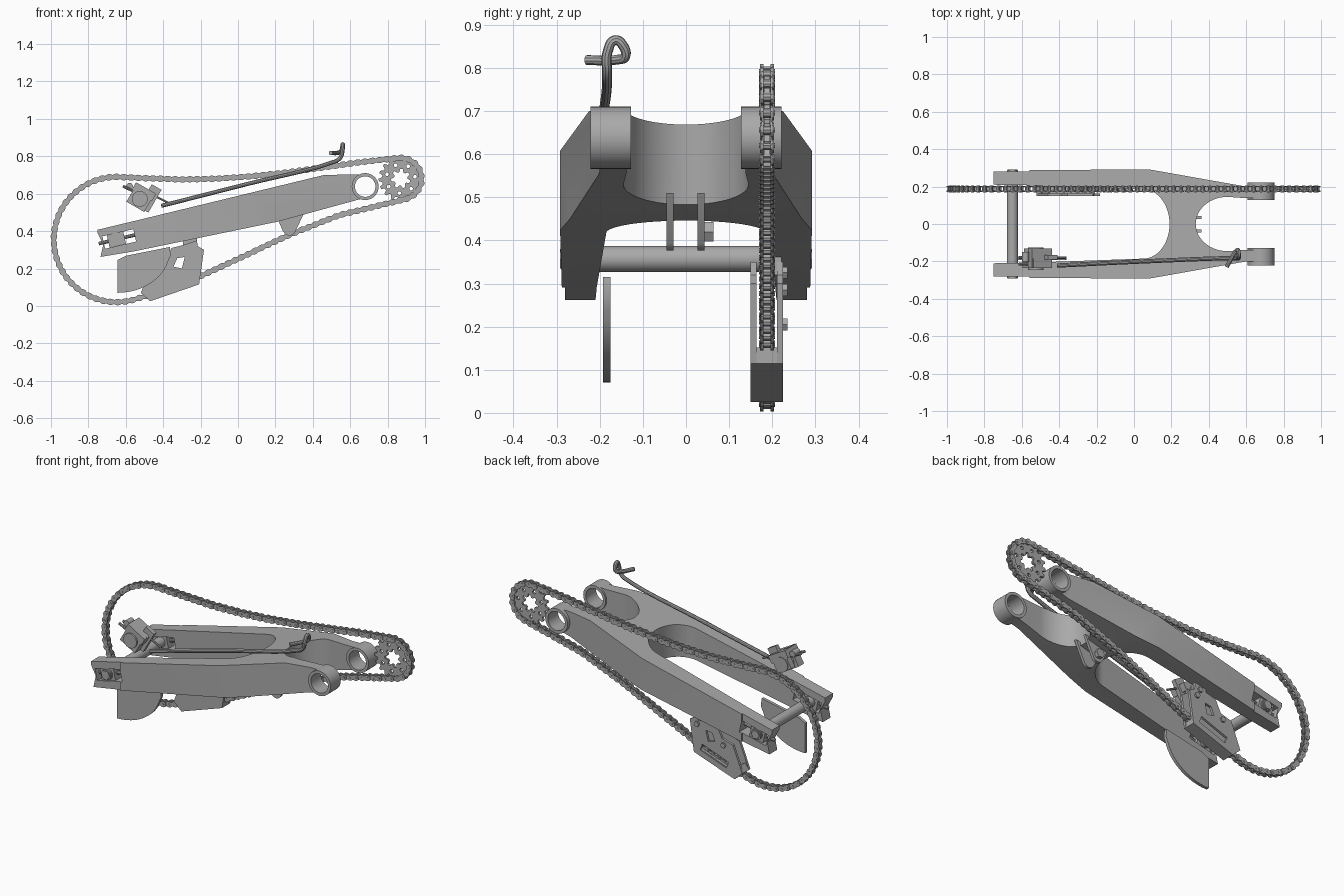
import bpy, bmesh
from math import sin, cos, pi, radians, atan2, hypot
from mathutils import Vector

cube = bpy.data.objects.get("Cube")
if cube:
    bpy.data.objects.remove(cube, do_unlink=True)

grey = bpy.data.materials.new("metal grey")
grey.use_nodes = True
grey.diffuse_color = (0.4, 0.4, 0.4, 1)
grey.node_tree.nodes["Principled BSDF"].inputs["Base Color"].default_value = (0.4, 0.4, 0.4, 1)
parts = []


def add_prism(bm, pts, lo, hi, axis="Y"):
    """Extrude a 2D outline along an axis."""
    place = {"Y": lambda u, v, w: (u, w, v), "Z": lambda u, v, w: (u, v, w),
             "X": lambda u, v, w: (w, u, v)}[axis]
    a = [bm.verts.new(place(u, v, lo)) for u, v in pts]
    b = [bm.verts.new(place(u, v, hi)) for u, v in pts]
    bm.faces.new(a)
    bm.faces.new(b[::-1])
    for i in range(len(pts)):
        j = (i + 1) % len(pts)
        bm.faces.new((a[i], b[i], b[j], a[j]))


def finish(name, bm):
    bmesh.ops.recalc_face_normals(bm, faces=bm.faces[:])
    mesh = bpy.data.meshes.new(name)
    bm.to_mesh(mesh)
    bm.free()
    mesh.materials.append(grey)
    ob = bpy.data.objects.new(name, mesh)
    bpy.context.collection.objects.link(ob)
    parts.append(ob)
    return ob


def prism(name, pts, lo, hi, axis="Y"):
    bm = bmesh.new()
    add_prism(bm, pts, lo, hi, axis)
    return finish(name, bm)


def boolean(ob, cutter, operation="DIFFERENCE"):
    mod = ob.modifiers.new("cut", "BOOLEAN")
    mod.object, mod.operation, mod.solver = cutter, operation, "EXACT"
    bpy.context.view_layer.update()
    ob.data = bpy.data.meshes.new_from_object(
        ob.evaluated_get(bpy.context.evaluated_depsgraph_get()))
    ob.modifiers.clear()
    parts.remove(cutter)
    bpy.data.objects.remove(cutter, do_unlink=True)


def arc(cx, cy, rx, ry, start, end, n):
    return [(cx + rx * cos(radians(start + (end - start) * i / n)),
             cy + ry * sin(radians(start + (end - start) * i / n))) for i in range(n + 1)]


def circle(cx, cy, r, n=32):
    return arc(cx, cy, r, r, 0, 360, n)[:-1]


def tilted(cx, cy, hw, hh, deg):
    c, s = cos(radians(deg)), sin(radians(deg))
    return [(cx + u * c - v * s, cy + u * s + v * c)
            for u, v in ((-hw, -hh), (hw, -hh), (hw, hh), (-hw, hh))]


def gear(cx, cy, r0, r1, teeth):
    pts = []
    for i in range(teeth):
        for k, r in ((0, r0), (0.3, r0), (0.5, r1), (0.8, r1)):
            a = 2 * pi * (i + k) / teeth
            pts.append((cx + r * cos(a), cy + r * sin(a)))
    return pts


def tube(name, points, radius):
    cu = bpy.data.curves.new(name, "CURVE")
    cu.dimensions, cu.bevel_depth, cu.use_fill_caps = "3D", radius, True
    cu.bevel_resolution = 3
    sp = cu.splines.new("BEZIER")
    sp.bezier_points.add(len(points) - 1)
    for p, co in zip(sp.bezier_points, points):
        p.co = co
        p.handle_left_type = p.handle_right_type = "AUTO"
    temp = bpy.data.objects.new(name, cu)
    bpy.context.collection.objects.link(temp)
    bpy.context.view_layer.update()
    bm = bmesh.new()
    bm.from_mesh(temp.evaluated_get(bpy.context.evaluated_depsgraph_get()).to_mesh())
    bpy.data.objects.remove(temp, do_unlink=True)
    return finish(name, bm)


# Swingarm: plan outline intersected with the side outline
half = arc(0.5, 0, 0.17, 0.145, 180, 90, 14)
half += [(0.6, 0.138), (0.68, 0.138), (0.68, 0.2), (0.6, 0.2), (0.08, 0.292), (-0.56, 0.288),
         (-0.56, 0.281), (-0.75, 0.281), (-0.75, 0.21), (-0.56, 0.207)]
half += arc(0.05, 0, 0.14, 0.185, 90, 0, 14)
half[0], half[-1] = (0.33, 0), (0.19, 0)
plan = half + [(x, -y) for x, y in half[-2:0:-1]]
swingarm = prism("swingarm", plan, 0.1, 0.9, "Z")
side = [(-0.76, 0.405), (-0.53, 0.46), (0.46, 0.7), (0.72, 0.705), (0.72, 0.58),
        (0.65, 0.57), (0.21, 0.45), (-0.55, 0.293), (-0.735, 0.262), (-0.72, 0.33)]
boolean(swingarm, prism("side_cutter", side, -0.5, 0.5), "INTERSECT")
boolean(swingarm, prism("pivot_cutter", circle(0.68, 0.638, 0.0555), -0.5, 0.5))
boolean(swingarm, prism("slot_cutter", tilted(-0.635, 0.358, 0.085, 0.034, 13), -0.5, 0.5))

# Pivot barrels, axle adjusters and nuts on both arms
for label, s in (("left", 1), ("right", -1)):
    lo, hi = sorted((s * 0.128, s * 0.222))
    barrel = prism(label + "_pivot_barrel", circle(0.68, 0.638, 0.072, 40), lo, hi)
    boolean(barrel, prism("bore_cutter", circle(0.68, 0.638, 0.055), -0.5, 0.5))
    lo, hi = sorted((s * 0.215, s * 0.272))
    prism(label + "_axle_block", tilted(-0.65, 0.355, 0.045, 0.034, 13), lo, hi)
    prism(label + "_axle_washer", circle(-0.65, 0.357, 0.033), *sorted((s * 0.27, s * 0.28)))
    prism(label + "_axle_nut", circle(-0.65, 0.357, 0.026, 6), *sorted((s * 0.27, s * 0.292)))
    tube(label + "_adjuster_bolt", [(-0.745, s * 0.245, 0.333), (-0.545, s * 0.245, 0.381)], 0.01)
prism("rear_axle", circle(-0.65, 0.357, 0.03), -0.288, 0.285)

# Linkage lugs under the bridge
lug = [(0.21, 0.47), (0.24, 0.4)] + arc(0.275, 0.41, 0.034, 0.034, 200, 330, 8) + [(0.36, 0.51)]
for label, y in (("left", 0.027), ("right", -0.045)):
    prism(label + "_linkage_lug", lug, y, y + 0.016)
prism("linkage_bolt", circle(0.275, 0.42, 0.026, 6), 0.04, 0.064)

# Chain centre line
path = arc(-0.65, 0.355, 0.335, 0.335, 90, 287, 60)
path += [(-0.36, 0.095), (-0.18, 0.168), (0.05, 0.275), (0.275, 0.38), (0.4, 0.43), (0.54, 0.485)]
path += arc(0.87, 0.68, 0.112, 0.112, -73, 97, 30)
path += [(0.65, 0.768), (0.46, 0.741), (0.25, 0.712), (0.05, 0.691), (-0.12, 0.68),
         (-0.3, 0.676), (-0.5, 0.683)]


def resample(pts, n):
    loop = [Vector(p) for p in pts] + [Vector(pts[0])]
    lengths = [(b - a).length for a, b in zip(loop, loop[1:])]
    step, out, run, k = sum(lengths) / n, [], 0, 0
    for i in range(n):
        while run + lengths[k] < i * step:
            run += lengths[k]
            k += 1
        out.append(loop[k].lerp(loop[k + 1], (i * step - run) / lengths[k]))
    return out


# Chain: alternating inner and outer link plates, rollers and pins
joints = resample(path, 116)
chain_y = 0.188
bm = bmesh.new()
for i, p in enumerate(joints):
    q = joints[(i + 1) % len(joints)]
    d, mid = q - p, (p + q) / 2
    ang, h = atan2(d.y, d.x), d.length / 2
    right_end = arc(h, 0, 0.0175, 0.0175, -110, 110, 6)
    shape = right_end + [(0, 0.011)] + [(-u, -v) for u, v in right_end] + [(0, -0.011)]
    plate = [(mid.x + u * cos(ang) - v * sin(ang), mid.y + u * sin(ang) + v * cos(ang))
             for u, v in shape]
    off = 0.0145 if i % 2 else 0.0105
    for s in (-1, 1):
        c = chain_y + s * off
        add_prism(bm, plate, c - 0.002, c + 0.002)
    add_prism(bm, circle(p.x, p.y, 0.0115, 10), chain_y - 0.01, chain_y + 0.01)
    add_prism(bm, circle(p.x, p.y, 0.006, 8), chain_y - 0.0185, chain_y + 0.0185)
finish("drive_chain", bm)

# Front sprocket with splined bore and lightening holes
sprocket = prism("front_sprocket", gear(0.87, 0.68, 0.1, 0.118, 17), 0.181, 0.195)
boolean(sprocket, prism("spline_cutter", gear(0.87, 0.68, 0.036, 0.052, 7), 0.1, 0.3))
for i in range(7):
    a = 2 * pi * (i + 0.15) / 7
    boolean(sprocket, prism("hole_cutter", circle(0.87 + 0.077 * cos(a), 0.68 + 0.077 * sin(a),
                                                  0.01, 12), 0.1, 0.3))

# Chain guide: two windowed side plates, a lower shoe and bolts
guide = [(-0.295, 0.325), (-0.22, 0.35), (-0.215, 0.32), (-0.182, 0.3), (-0.208, 0.115),
         (-0.47, 0.025), (-0.52, 0.07), (-0.46, 0.22), (-0.39, 0.24), (-0.355, 0.31)]
window = [(-0.345, 0.21), (-0.3, 0.2), (-0.285, 0.262), (-0.325, 0.255)]
for label, lo, hi in (("inner", 0.15, 0.164), ("outer", 0.211, 0.225)):
    plate = prism(label + "_guide_plate", guide, lo, hi)
    boolean(plate, prism("window_cutter", window, 0.1, 0.3))
    if label == "outer":
        boolean(plate, prism("slot_cutter", tilted(-0.34, 0.125, 0.09, 0.02, 20), 0.2, 0.3))
prism("guide_shoe", [(-0.208, 0.115), (-0.47, 0.025), (-0.52, 0.07), (-0.495, 0.105),
                     (-0.45, 0.07), (-0.208, 0.152)], 0.155, 0.22)
prism("guide_bracket", [(-0.295, 0.36), (-0.22, 0.375), (-0.22, 0.32), (-0.295, 0.3)], 0.205, 0.222)
for x, z in ((-0.25, 0.325), (-0.23, 0.285), (-0.4, 0.205)):
    prism("guide_bolt", circle(x, z, 0.016, 6), 0.22, 0.235)

# Fin guard below the right arm
fin = [(-0.645, 0.245), (-0.6, 0.268), (-0.365, 0.315), (-0.36, 0.27)]
fin += arc(-0.645, 0.295, 0.28, 0.225, -15, -90, 12)
prism("fin_guard", fin, -0.193, -0.175)

# Brake rod with hooked end
tube("brake_rod", [(-0.41, -0.222, 0.535), (0.05, -0.2, 0.652), (0.49, -0.183, 0.763),
                   (0.545, -0.183, 0.79), (0.56, -0.181, 0.84), (0.56, -0.165, 0.864),
                   (0.558, -0.145, 0.85), (0.55, -0.141, 0.826), (0.535, -0.16, 0.819),
                   (0.495, -0.23, 0.818)], 0.0115)

# Brake caliper: body, pads, piston and slide pins
prism("caliper_body", tilted(-0.52, 0.58, 0.055, 0.058, -30), -0.235, -0.185)
prism("caliper_back", tilted(-0.52, 0.582, 0.05, 0.05, -30), -0.165, -0.13)
prism("caliper_bridge", tilted(-0.503, 0.61, 0.062, 0.022, -30), -0.235, -0.13)
prism("caliper_piston", circle(-0.525, 0.572, 0.042), -0.245, -0.125)
prism("caliper_bracket", tilted(-0.47, 0.575, 0.03, 0.07, -30), -0.19, -0.165)
prism("caliper_ear", circle(-0.58, 0.64, 0.018, 16), -0.2, -0.15)
for y in (-0.215, -0.18):
    tube("caliper_pin", [(-0.615, y, 0.64), (-0.53, y, 0.6)], 0.008)
tube("brake_hose_fitting", [(-0.47, -0.18, 0.6), (-0.37, -0.18, 0.55)], 0.006)

# Smooth round surfaces, keep edges crisp
bpy.ops.object.select_all(action="DESELECT")
for ob in parts:
    ob.select_set(True)
bpy.context.view_layer.objects.active = parts[0]
bpy.ops.object.shade_smooth_by_angle(angle=radians(30))
